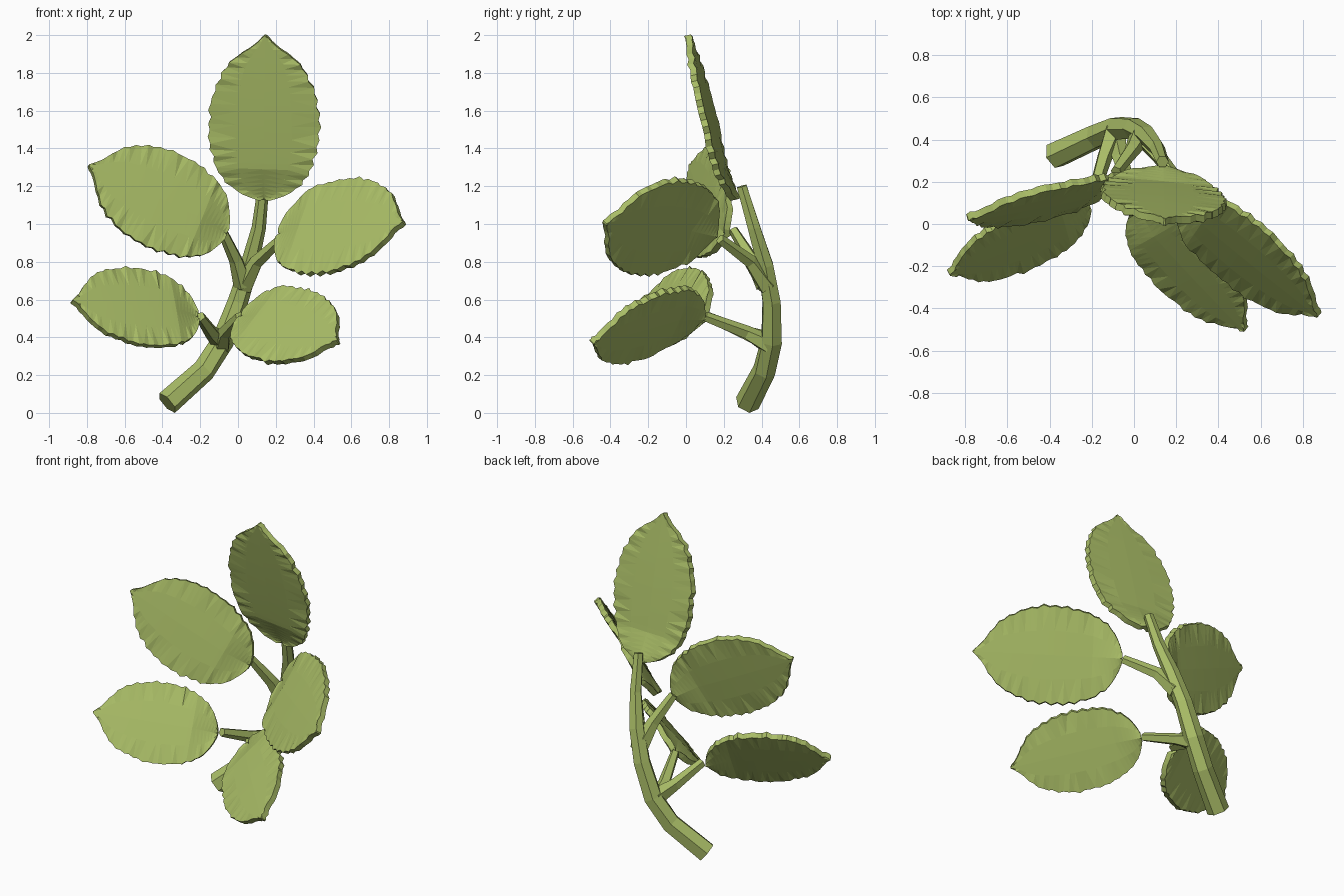
import bpy, bmesh, math, random
from mathutils import Vector

if "Cube" in bpy.data.objects:
    bpy.data.objects.remove(bpy.data.objects["Cube"])

random.seed(4)
green = bpy.data.materials.new("leaf green")
green.diffuse_color = (0.40, 0.51, 0.135, 1)
green.use_nodes = True
green.node_tree.nodes["Principled BSDF"].inputs["Base Color"].default_value = green.diffuse_color

# Leaf outline: (fraction of length, fraction of half width)
OUTLINE = ((0, 0.1), (0.03, 0.36), (0.09, 0.64), (0.2, 0.86), (0.32, 0.96), (0.43, 1.0), (0.55, 0.99),
           (0.66, 0.91), (0.77, 0.77), (0.83, 0.64), (0.89, 0.42), (0.94, 0.19), (1, 0.015))


def width(u):
    for (a, wa), (b, wb) in zip(OUTLINE, OUTLINE[1:]):
        if u <= b:
            return wa + (wb - wa) * (u - a) / (b - a)
    return OUTLINE[-1][1]


def finish(name, bm):
    bmesh.ops.recalc_face_normals(bm, faces=bm.faces)
    me = bpy.data.meshes.new(name)
    bm.to_mesh(me)
    bm.free()
    me.materials.append(green)
    bpy.context.collection.objects.link(bpy.data.objects.new(name, me))


# Tapered faceted tube along a path of (point, radius)
def tube(name, path, sides=6):
    bm = bmesh.new()
    pts = [Vector(p) for p, r in path]
    rings = []
    for i, (p, r) in enumerate(path):
        d = (pts[min(i + 1, len(pts) - 1)] - pts[max(i - 1, 0)]).normalized()
        a = d.cross(Vector((0, 1, 0.2))).normalized()
        b = d.cross(a)
        rings.append([bm.verts.new(pts[i] + r * (a * math.cos(t) + b * math.sin(t)))
                      for t in (2 * math.pi * k / sides for k in range(sides))])
    for lo, hi in zip(rings, rings[1:]):
        for k in range(sides):
            n = (k + 1) % sides
            bm.faces.new((lo[k], lo[n], hi[n], hi[k]))
    bm.faces.new(rings[0])
    bm.faces.new(rings[-1])
    finish(name, bm)


# Thick leaf with toothed edge; the base dips back towards its stalk
def leaf(name, base, tip, half, rows=33, thick=0.017, dome=0.007, dip=0.05):
    base, tip, half = Vector(base), Vector(tip), Vector(half)
    axis = tip - base
    half -= axis * (half.dot(axis) / axis.length_squared)
    normal = axis.cross(half).normalized()
    if normal.y > 0:
        normal.negate()
    cols = (-1, -0.5, 0, 0.5, 1)
    grids = {1: [], -1: []}
    bm = bmesh.new()
    for i in range(rows):
        t = i / (rows - 1)
        u = 0.5 * t + 0.5 * (0.5 - 0.5 * math.cos(math.pi * t))
        w = width(u)
        tooth = [(1.015 if i % 2 else 0.975) + random.uniform(-0.02, 0.02) for _ in (0, 1)]
        wave = random.uniform(-0.006, 0.006)
        for s in grids:
            row = []
            for c in cols:
                edge = abs(c) == 1
                k = w * c * (tooth[c > 0] if edge else 1)
                lift = s * (thick + dome * (1 - c * c) * math.sin(math.pi * u)) + (wave if edge else 0)
                lift -= dip * max(0, 1 - u / 0.2) * (1 - 0.4 * abs(c))
                row.append(bm.verts.new(base + axis * u + half * k * (1 if s > 0 else 0.98) + normal * lift))
            grids[s].append(row)
    f, b = grids[1], grids[-1]
    for g in (f, b):
        for r0, r1 in zip(g, g[1:]):
            for j in range(4):
                bm.faces.new((r0[j], r0[j + 1], r1[j + 1], r1[j]))
    # rim joining both faces
    loop = [(i, 4) for i in range(rows)] + [(rows - 1, j) for j in (3, 2, 1)]
    loop += [(i, 0) for i in range(rows - 1, -1, -1)] + [(0, j) for j in (1, 2, 3)]
    for (i, j), (m, n) in zip(loop, loop[1:] + loop[:1]):
        bm.faces.new((f[i][j], f[m][n], b[m][n], b[i][j]))
    bmesh.ops.triangulate(bm, faces=bm.faces)
    finish(name, bm)


# Main stem, curving back then forward to the top leaf
tube("stem", [((-0.375, 0.325, 0.052), 0.067), ((-0.18, 0.415, 0.225), 0.062),
              ((-0.08, 0.453, 0.38), 0.06), ((0.0, 0.453, 0.59), 0.054),
              ((0.06, 0.42, 0.78), 0.048), ((0.11, 0.36, 0.98), 0.038),
              ((0.135, 0.295, 1.2), 0.03)])

# Leaf stalks
for name, a, m, b in (
        ("upper_left_stalk", (0.03, 0.42, 0.68), (-0.01, 0.35, 0.81), (-0.085, 0.25, 0.97)),
        ("upper_right_stalk", (0.03, 0.43, 0.67), (0.1, 0.34, 0.8), (0.23, 0.18, 0.92)),
        ("lower_left_stalk", (-0.09, 0.44, 0.38), (-0.14, 0.32, 0.425), (-0.2, 0.12, 0.51)),
        ("lower_right_stalk", (-0.09, 0.44, 0.36), (-0.07, 0.32, 0.425), (0.01, 0.1, 0.51))):
    tube(name, [(a, 0.055), (m, 0.038), (b, 0.027)], 5)

# Leaves: base, tip, half-width direction
leaf("top_leaf", (0.135, 0.225, 1.12), (0.145, 0.01, 2.0), (0.295, -0.03, 0))
leaf("upper_left_leaf", (-0.05, 0.175, 0.955), (-0.79, 0.03, 1.31), (0.105, 0.09, 0.235))
leaf("upper_right_leaf", (0.195, 0.125, 0.965), (0.88, -0.43, 1.005), (0.08, 0.13, 0.25))
leaf("lower_left_leaf", (-0.2, 0.07, 0.525), (-0.88, -0.23, 0.59), (-0.04, 0.125, 0.205))
leaf("lower_right_leaf", (0.0, 0.065, 0.535), (0.53, -0.5, 0.375), (0.13, 0.09, 0.185))
